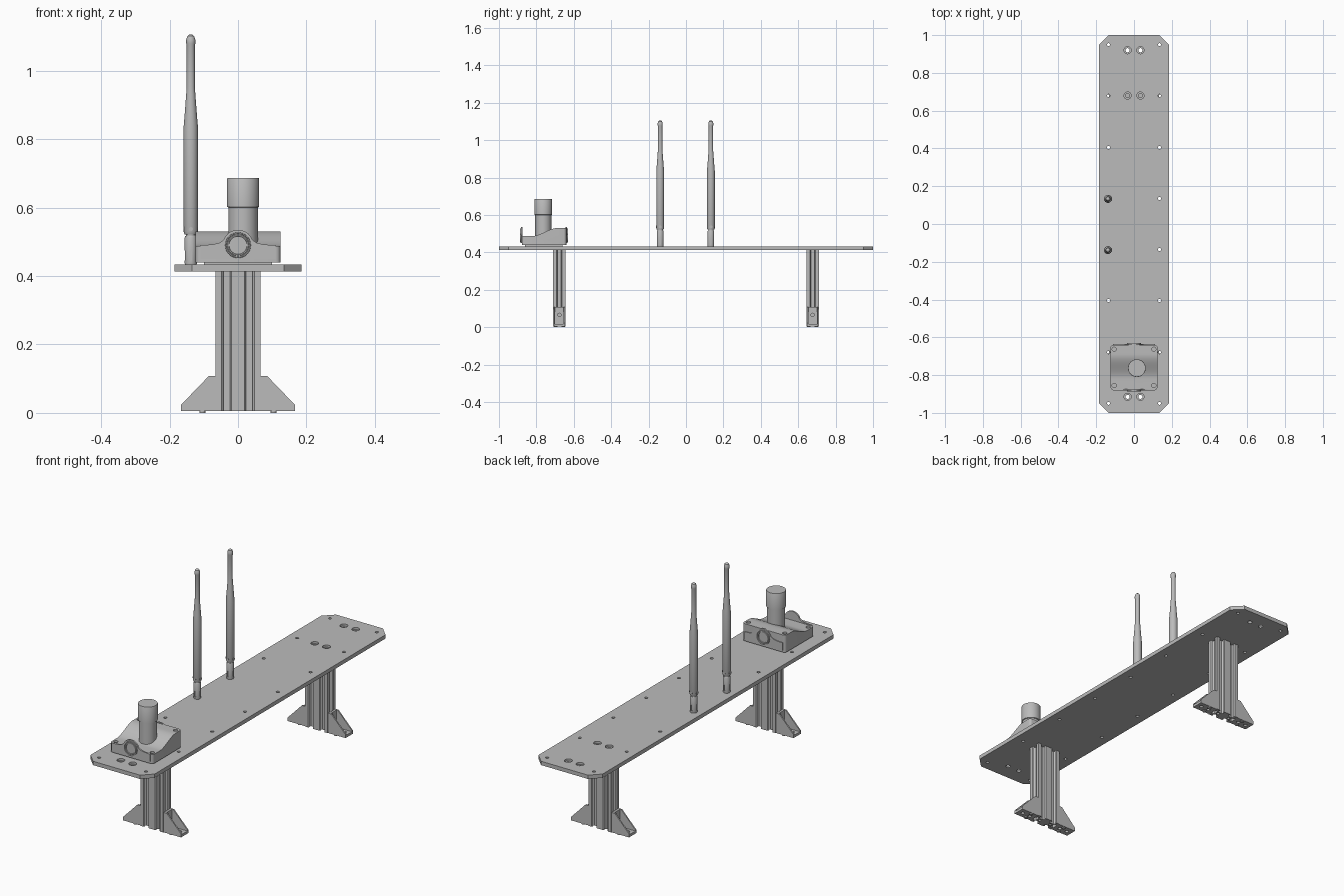
import bpy, bmesh, math
from mathutils import Matrix, Vector

cube = bpy.data.objects.get("Cube")
if cube:
    bpy.data.objects.remove(cube, do_unlink=True)

grey = bpy.data.materials.new("machined grey")
grey.use_nodes = True
colour = (0.5, 0.5, 0.5, 1)
grey.diffuse_color = colour
grey.node_tree.nodes["Principled BSDF"].inputs["Base Color"].default_value = colour

parts = []
AXES = {"z": Matrix.Identity(4),
        "y": Matrix.Rotation(math.radians(90), 4, "X"),   # local z points to -y
        "x": Matrix.Rotation(math.radians(90), 4, "Y")}   # local z points to +x


def finish(bm, name):
    bmesh.ops.recalc_face_normals(bm, faces=bm.faces)
    me = bpy.data.meshes.new(name)
    bm.to_mesh(me)
    bm.free()
    me.materials.append(grey)
    ob = bpy.data.objects.new(name, me)
    bpy.context.scene.collection.objects.link(ob)
    parts.append(ob)
    return ob


def add_prism(bm, points, low, high, place=lambda u, v, w: (u, v, w)):
    """Extrude a closed outline from low to high."""
    face = bm.faces.new([bm.verts.new(place(u, v, low)) for u, v in points])
    out = bmesh.ops.extrude_face_region(bm, geom=[face])
    move = Vector(place(0, 0, high)) - Vector(place(0, 0, low))
    bmesh.ops.translate(bm, verts=[g for g in out["geom"] if isinstance(g, bmesh.types.BMVert)], vec=move)


def add_cyl(bm, centre, r, depth, axis="z", r2=None, seg=24):
    bmesh.ops.create_cone(bm, cap_ends=True, segments=seg, radius1=r, radius2=r if r2 is None else r2,
                          depth=depth, matrix=Matrix.Translation(centre) @ AXES[axis])


def lathe(name, profile, centre, axis="z", seg=32):
    """Spin a (radius, height) profile round an axis."""
    bm = bmesh.new()
    vs = [bm.verts.new((r, 0, h)) for r, h in profile]
    es = [bm.edges.new(p) for p in zip(vs, vs[1:])]
    bmesh.ops.spin(bm, geom=vs + es, axis=(0, 0, 1), cent=(0, 0, 0), steps=seg, angle=math.tau)
    bmesh.ops.remove_doubles(bm, verts=bm.verts, dist=1e-5)
    bm.transform(Matrix.Translation(centre) @ AXES[axis])
    return finish(bm, name)


def cut(ob, bm):
    """Subtract the shapes in bm from an object."""
    cutter = finish(bm, "cutter")
    parts.remove(cutter)
    cutter.hide_render = True
    mod = ob.modifiers.new("holes", "BOOLEAN")
    mod.operation, mod.object, mod.solver = "DIFFERENCE", cutter, "EXACT"
    bpy.context.view_layer.update()
    me = bpy.data.meshes.new_from_object(ob.evaluated_get(bpy.context.evaluated_depsgraph_get()))
    ob.modifiers.clear()
    ob.data = me
    bpy.data.objects.remove(cutter, do_unlink=True)


# Deck with clipped corners, through holes and counterbored holes
TOP, UNDER = 0.433, 0.413
corner = [(0.185, 0.95), (0.135, 1.0)]
outline = corner + [(-x, y) for x, y in corner[::-1]]
outline += [(-x, -y) for x, y in outline]
bm = bmesh.new()
add_prism(bm, outline, UNDER, TOP)
deck = finish(bm, "deck")
holes, sinks = bmesh.new(), bmesh.new()
for s in (-1, 1):
    for y in (0.95, 0.68, 0.405, 0.135):
        for t in (-1, 1):
            add_cyl(holes, (s * 0.135, t * y, 0.42), 0.008, 0.1, seg=16)
    for y in (-0.915, -0.68, 0.68, 0.92):
        add_cyl(holes, (s * 0.034, y, 0.42), 0.011, 0.1)
        add_cyl(sinks, (s * 0.034, y, TOP), 0.019, 0.022)
cut(deck, holes)
cut(deck, sinks)


# Extruded leg section: a double square bar with a T-slot per square side
W, D = 0.066, 0.033
slot = [(-0.0145, 0), (-0.009, 0.006), (-0.018, 0.006), (-0.018, 0.010), (-0.010, 0.019)]
slot += [(-a, d) for a, d in slot[::-1]]


def side(cx, cy, along, inward):
    return [(cx + a * along[0] + d * inward[0], cy + a * along[1] + d * inward[1]) for a, d in slot]


section = [(-W, -D)] + side(-D, -D, (1, 0), (0, 1)) + side(D, -D, (1, 0), (0, 1)) + [(W, -D)]
section += side(W, 0, (0, 1), (-1, 0)) + [(W, D)]
section += side(D, D, (-1, 0), (0, -1)) + side(-D, D, (-1, 0), (0, -1)) + [(-W, D)]
section += side(-W, 0, (0, -1), (1, 0))

FOOT = 0.005
gusset = [(0.066, FOOT), (0.167, FOOT), (0.167, 0.023), (0.085, 0.108), (0.066, 0.108)]
for end, y0 in (("front", -0.677), ("back", 0.677)):
    bm = bmesh.new()
    add_prism(bm, section, FOOT, UNDER)
    bm.transform(Matrix.Translation((0, y0, 0)))
    leg = finish(bm, end + "_leg")
    bores = bmesh.new()
    for s in (-1, 1):
        add_cyl(bores, (s * D, y0, 0.03), 0.007, 0.1, seg=16)
    cut(leg, bores)

    # Hollow corner brackets on both sides of each leg
    for label, s in (("right", -1), ("left", 1)):
        bm = bmesh.new()
        add_prism(bm, gusset, y0 - 0.03, y0 + 0.03, lambda u, v, w: (s * u, w, v))
        bracket = finish(bm, f"{end}_{label}_bracket")
        pocket = bmesh.new()
        add_prism(pocket, [(0.078, 0.018), (0.2, 0.018), (0.2, 0.15), (0.078, 0.15)],
                  y0 - 0.023, y0 + 0.023, lambda u, v, w: (s * u, w, v))
        cut(bracket, pocket)
        drill = bmesh.new()
        add_cyl(drill, (s * 0.08, y0, 0.066), 0.009, 0.06, "x", seg=16)
        for x in (0.095, 0.14):
            add_cyl(drill, (s * x, y0, 0.01), 0.009, 0.06, seg=16)
        cut(bracket, drill)
        bm = bmesh.new()
        for dy in (-0.02, 0.02):
            add_cyl(bm, (s * 0.104, y0 + dy, 0.004), 0.009, 0.008, seg=12)
        finish(bm, f"{end}_{label}_foot_studs")

# Sensor housing: low at the front, sweeping up to the back
YF, YB, HX = -0.878, -0.64, 0.124
steps = 14
sweep = []
for i in range(steps + 1):
    t = i / steps
    sweep.append((-0.82 + 0.13 * t, 0.488 + 0.042 * t * t * (3 - 2 * t)))
profile = [(YF, 0.44), (YF, 0.488)] + sweep + [(YB, 0.53), (YB, 0.44)]
bm = bmesh.new()
add_prism(bm, profile, -HX, HX, lambda u, v, w: (w, u, v))
upright = [e for e in bm.edges if abs(e.verts[0].co.z - e.verts[1].co.z) > 0.03]
bmesh.ops.bevel(bm, geom=upright, offset=0.014, segments=4, affect="EDGES", profile=0.5)
housing = finish(bm, "sensor_housing")
drill = bmesh.new()
for s in (-1, 1):
    for y in (-0.855, -0.663):
        add_cyl(drill, (s * 0.105, y, 0.53), 0.011, 0.13, seg=16)
cut(housing, drill)

bm = bmesh.new()
add_prism(bm, [(-0.1, -0.86), (0.1, -0.86), (0.1, -0.66), (-0.1, -0.66)], TOP, 0.441)
finish(bm, "sensor_base_pad")

# Thin front wall with a round bump that carries the port
arc = [(0.045 * math.cos(a), 0.49 + 0.045 * math.sin(a))
       for a in [math.radians(20 + 14 * i) for i in range(11)]]
wall = [(-0.11, 0.45), (0.11, 0.45), (0.11, 0.49), (0.075, 0.492), (0.055, 0.497)] + arc
wall += [(-0.055, 0.497), (-0.075, 0.492), (-0.11, 0.49)]
for label, y in (("front", YF), ("back", YB)):
    bm = bmesh.new()
    add_prism(bm, wall, y - 0.004, y + 0.004, lambda u, v, w: (u, w, v))
    finish(bm, label + "_port_wall")

# Ringed ports on the front and back walls
port = [(0, 0.001), (0.026, 0.001), (0.027, 0.005), (0.030, 0.005), (0.031, 0.003),
        (0.033, 0.003), (0.034, 0.006), (0.037, 0.006), (0.038, -0.004)]
lathe("front_port", port, (0, YF - 0.003, 0.49), "y")
lathe("back_port", [(r, -h) for r, h in port], (0, YB + 0.003, 0.49), "y")

# Sensor turret
lathe("sensor_turret", [(0, 0.485), (0.043, 0.485), (0.043, 0.6), (0.047, 0.602),
                        (0.047, 0.684), (0.046, 0.686), (0, 0.686)], (0.015, -0.763, 0))

# Two whip antennas with a hinged base
whip = [(0, 0.522), (0.018, 0.522), (0.021, 0.53), (0.021, 0.835), (0.018, 0.87), (0.0135, 0.93),
        (0.012, 0.95), (0.012, 1.075), (0.0135, 1.08), (0.0135, 1.09), (0.010, 1.101),
        (0.005, 1.105), (0, 1.106)]
base = [(0, TOP), (0.017, TOP), (0.018, 0.438), (0.018, 0.512), (0.016, 0.517), (0, 0.517)]
for label, y in (("front", -0.138), ("back", 0.133)):
    spot = (-0.138, y, 0)
    lathe(label + "_antenna_whip", whip, spot, seg=24)
    collar = lathe(label + "_antenna_base", base, spot, seg=24)
    grooves = bmesh.new()
    for dx, dy in ((1, 0), (-1, 0), (0, 1), (0, -1)):
        bmesh.ops.create_cube(grooves, size=1, matrix=Matrix.Translation(
            (spot[0] + dx * 0.018, y + dy * 0.018, 0.46)) @ Matrix.Diagonal((0.007, 0.007, 0.03, 1)))
    cut(collar, grooves)
    bm = bmesh.new()
    add_cyl(bm, (spot[0], y, 0.537), 0.008, 0.043, "x", seg=16)
    add_cyl(bm, (spot[0], y, 0.537), 0.006, 0.043, "y", seg=16)
    add_cyl(bm, (spot[0], y, 0.52), 0.014, 0.03, seg=16)
    finish(bm, label + "_antenna_hinge")

# Smooth the round surfaces and keep the edges crisp
bpy.ops.object.select_all(action="DESELECT")
for ob in parts:
    ob.select_set(True)
bpy.context.view_layer.objects.active = deck
bpy.ops.object.shade_smooth_by_angle(angle=math.radians(30))
